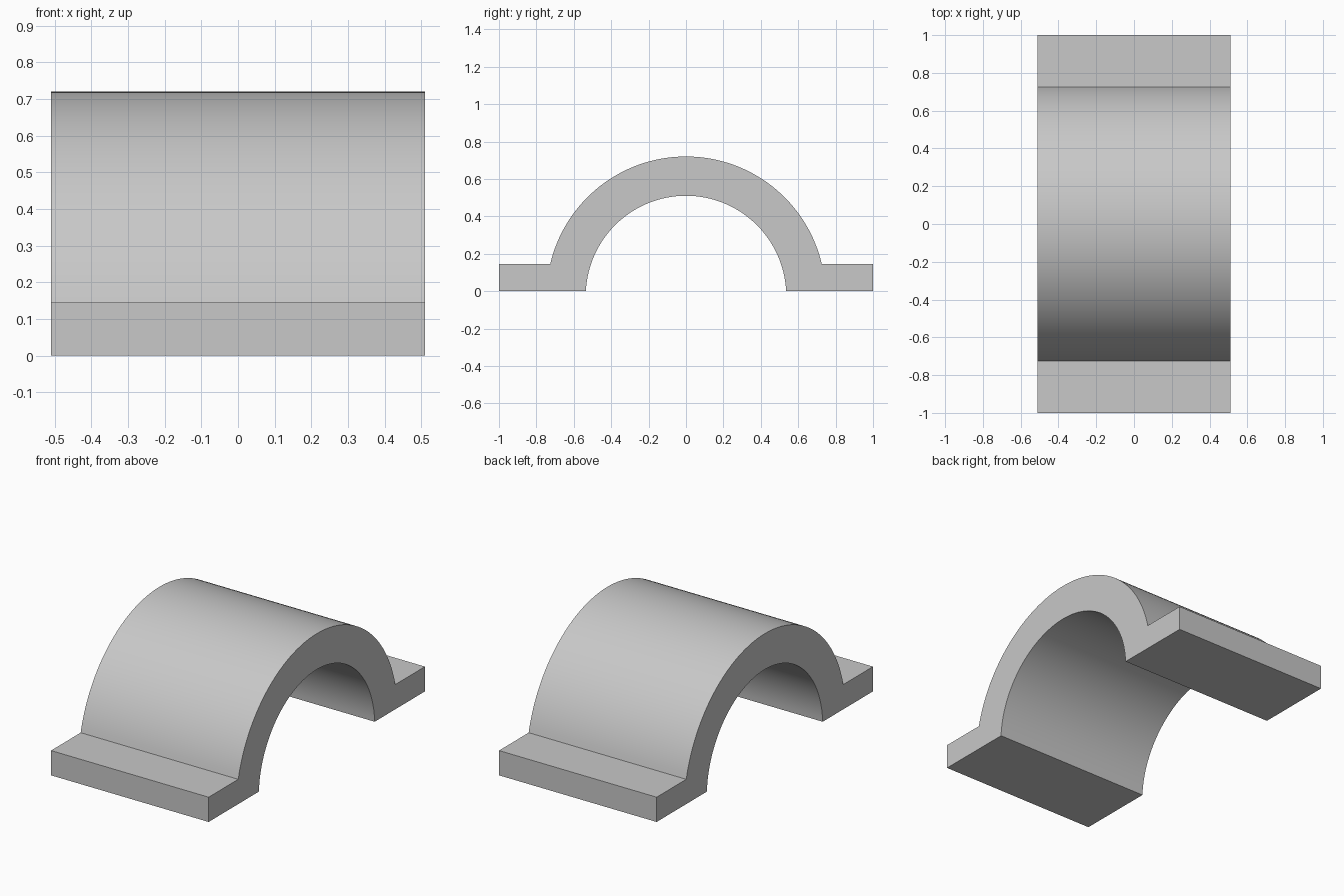
import bpy
import bmesh
from math import asin, cos, sin, pi

cube = bpy.data.objects.get("Cube")
if cube:
    bpy.data.objects.remove(cube, do_unlink=True)

HALF_WIDTH = 0.51
HALF_LENGTH = 1.0
FLANGE_TOP = 0.145
CENTRE_Z = -0.026
OUTER_RADIUS = 0.746
INNER_RADIUS = 0.536
STEPS = 64


def arc(radius, cut_z):
    """Points (y, z) of the arc above cut_z, from +y over the top to -y."""
    start = asin((cut_z - CENTRE_Z) / radius)
    angles = [start + (pi - 2 * start) * i / STEPS for i in range(STEPS + 1)]
    return [(radius * cos(a), CENTRE_Z + radius * sin(a)) for a in angles]


# Cross-section: flange, outer arch, flange, then back under the inner arch
profile = [(HALF_LENGTH, 0), (HALF_LENGTH, FLANGE_TOP)]
profile += arc(OUTER_RADIUS, FLANGE_TOP)
profile += [(-HALF_LENGTH, FLANGE_TOP), (-HALF_LENGTH, 0)]
profile += reversed(arc(INNER_RADIUS, 0))

# Extrude the cross-section across the width
bm = bmesh.new()
side = bm.faces.new([bm.verts.new((-HALF_WIDTH, y, z)) for y, z in profile])
result = bmesh.ops.extrude_face_region(bm, geom=[side], use_keep_orig=True)
moved = [g for g in result["geom"] if isinstance(g, bmesh.types.BMVert)]
bmesh.ops.translate(bm, verts=moved, vec=(2 * HALF_WIDTH, 0, 0))
bmesh.ops.recalc_face_normals(bm, faces=bm.faces)

mesh = bpy.data.meshes.new("saddle_clamp")
bm.to_mesh(mesh)
bm.free()
clamp = bpy.data.objects.new("saddle_clamp", mesh)
bpy.context.collection.objects.link(clamp)

# Plain grey material
grey = bpy.data.materials.new("light grey")
grey.use_nodes = True
colour = (0.58, 0.58, 0.58, 1)
grey.diffuse_color = colour
for node in grey.node_tree.nodes:
    if node.type == "BSDF_PRINCIPLED":
        node.inputs["Base Color"].default_value = colour
mesh.materials.append(grey)

# Smooth arches with crisp corners
bpy.ops.object.select_all(action="DESELECT")
clamp.select_set(True)
bpy.context.view_layer.objects.active = clamp
bpy.ops.object.shade_smooth_by_angle(angle=pi / 6)
